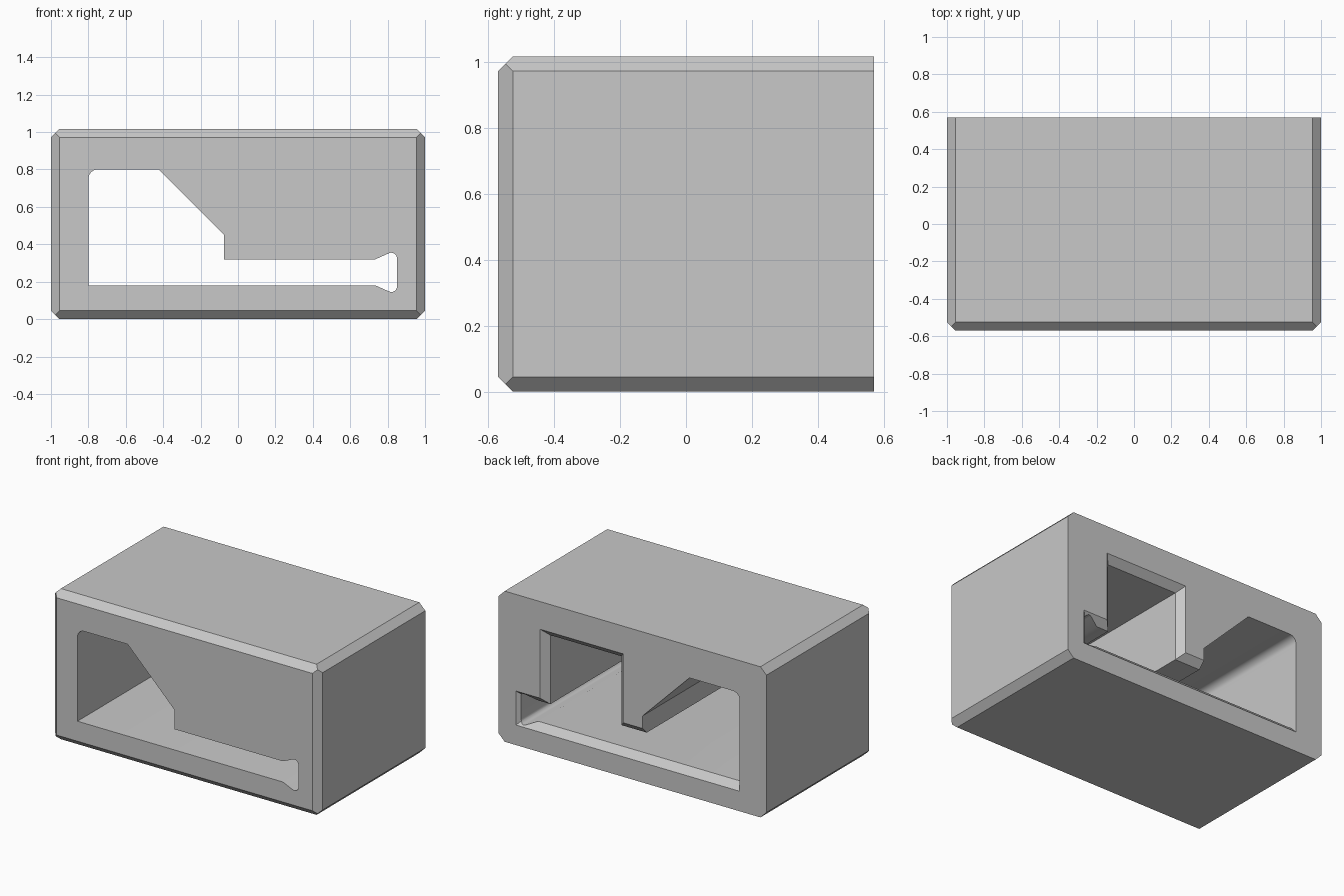
import bpy, bmesh, math
from mathutils import Vector

default = bpy.data.objects.get("Cube")
if default:
    bpy.data.objects.remove(default, do_unlink=True)

HALF_Y = 0.57
HEIGHT = 1.017
CHAMFER = 0.045
MID_Z = 0.25

grey = bpy.data.materials.new("plain_grey")
grey.use_nodes = True
colour = (0.58, 0.58, 0.58, 1)
grey.diffuse_color = colour
grey.node_tree.nodes["Principled BSDF"].inputs["Base Color"].default_value = colour


def to_object(name, bm):
    bmesh.ops.recalc_face_normals(bm, faces=bm.faces[:])
    mesh = bpy.data.meshes.new(name)
    bm.to_mesh(mesh)
    bm.free()
    mesh.materials.append(grey)
    obj = bpy.data.objects.new(name, mesh)
    bpy.context.collection.objects.link(obj)
    return obj


def loft(name, front, y0, back, y1):
    """Join two outlines in x and z, placed at two depths."""
    bm = bmesh.new()
    a = [bm.verts.new((x, y0, z)) for x, z in front]
    b = [bm.verts.new((x, y1, z)) for x, z in back]
    bm.faces.new(a)
    bm.faces.new(b[::-1])
    for i in range(len(a)):
        j = (i + 1) % len(a)
        bm.faces.new((a[i], b[i], b[j], a[j]))
    return to_object(name, bm)


def rect(x0, x1, z0, z1):
    return [(x0, z0), (x1, z0), (x1, z1), (x0, z1)]


def arc(cx, cz, r, start, end, steps=8):
    angles = [math.radians(start + (end - start) * i / steps) for i in range(steps + 1)]
    return [(cx + r * math.cos(t), cz + r * math.sin(t)) for t in angles]


# Outer block, with flat chamfers mitred around the front and along the sides
block = loft("body", rect(-1, 1, 0, HEIGHT), -HALF_Y, rect(-1, 1, 0, HEIGHT), HALF_Y)
bm = bmesh.new()
bm.from_mesh(block.data)
half = Vector((1, HALF_Y, HEIGHT / 2))
centre = Vector((0, 0, HEIGHT / 2))
directions = [(sx, 0, sz) for sx in (-1, 1) for sz in (-1, 1)]
directions += [(s, -1, 0) for s in (-1, 1)] + [(0, -1, s) for s in (-1, 1)]
for d in directions:
    normal = Vector(d)
    corner = centre + Vector([n * h for n, h in zip(d, half)])
    inner = corner - normal * CHAMFER / 2
    cut = bmesh.ops.bisect_plane(bm, geom=bm.verts[:] + bm.edges[:] + bm.faces[:],
                                 dist=1e-5, plane_co=inner, plane_no=normal, clear_outer=True)
    rim = [e for e in cut["geom_cut"] if isinstance(e, bmesh.types.BMEdge)]
    bmesh.ops.holes_fill(bm, edges=rim, sides=0)
bmesh.ops.recalc_face_normals(bm, faces=bm.faces[:])
bm.to_mesh(block.data)
bm.free()

# Through passage: tall rounded end, sloped roof, narrow slot with a flared tip
tip = [(0.735, 0.32)] + arc(0.82, 0.325, 0.03, 110, 0)
mirrored_tip = [(x, 2 * MID_Z - z) for x, z in reversed(tip)]
passage = [(-0.8, 0.18)] + arc(-0.75, 0.75, 0.05, 180, 90)
passage += [(-0.425, 0.8), (-0.075, 0.45), (-0.075, 0.32)] + tip + mirrored_tip

# Blind rear pocket, and chamfered mouths for pocket and slot
lip = 2 * CHAMFER
mouth_y = HALF_Y - CHAMFER
out_y = HALF_Y + CHAMFER
pocket = rect(0.115, 0.645, MID_Z, 0.785)
pocket_mouth = rect(0.115 - lip, 0.645 + lip, MID_Z, 0.785 + lip)
slot = rect(-0.8, 0.827, 0.18, 0.32)
slot_mouth = rect(-0.8, 0.827 + lip, 0.18 - lip, 0.32 + lip)

cutters = [
    loft("passage_cutter", passage, -1, passage, 1),
    loft("pocket_cutter", pocket, -0.45, pocket, out_y),
    loft("pocket_mouth_cutter", pocket, mouth_y, pocket_mouth, out_y),
    loft("slot_mouth_cutter", slot, mouth_y, slot_mouth, out_y),
]

bpy.ops.object.select_all(action="DESELECT")
block.select_set(True)
bpy.context.view_layer.objects.active = block
for cutter in cutters:
    cutter.hide_render = True
    mod = block.modifiers.new(cutter.name, "BOOLEAN")
    mod.operation = "DIFFERENCE"
    mod.solver = "EXACT"
    mod.object = cutter
    bpy.ops.object.modifier_apply(modifier=mod.name)
    bpy.data.objects.remove(cutter, do_unlink=True)

# Smooth only the rounded corners
bpy.ops.object.shade_smooth_by_angle(angle=math.radians(30))
